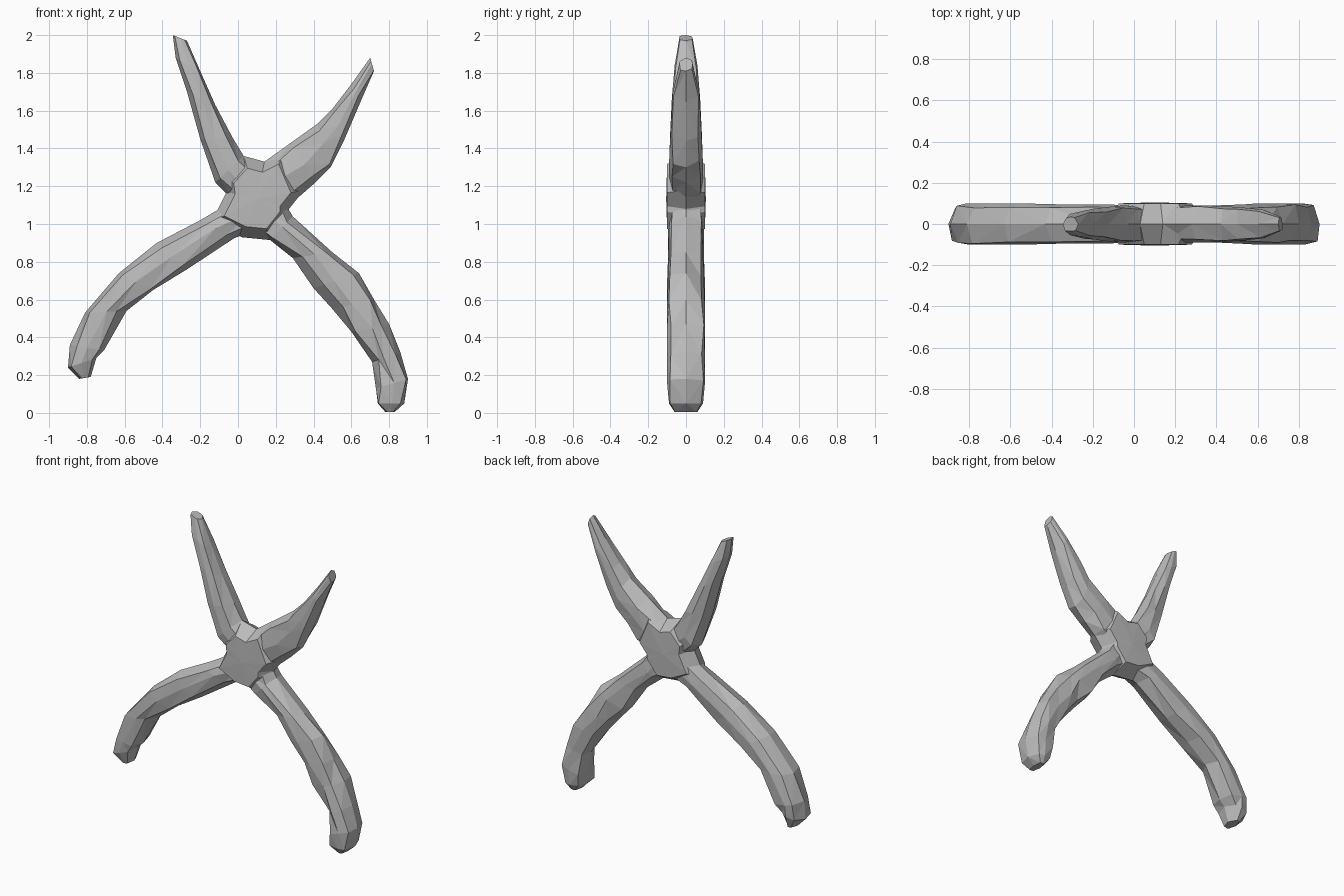
import bpy
import bmesh
import math
import random
from mathutils import Vector

random.seed(4)

default_cube = bpy.data.objects.get("Cube")
if default_cube:
    bpy.data.objects.remove(default_cube, do_unlink=True)

stone = bpy.data.materials.new("pale grey")
stone.use_nodes = True
grey = (0.5, 0.5, 0.5, 1)
stone.diffuse_color = grey
stone.node_tree.nodes["Principled BSDF"].inputs["Base Color"].default_value = grey


def finish(bm, name):
    """Triangulate into flat facets and make the object."""
    bmesh.ops.triangulate(bm, faces=bm.faces[:], quad_method='SHORT_EDGE')
    bmesh.ops.recalc_face_normals(bm, faces=bm.faces[:])
    mesh = bpy.data.meshes.new(name)
    bm.to_mesh(mesh)
    bm.free()
    mesh.materials.append(stone)
    obj = bpy.data.objects.new(name, mesh)
    bpy.context.collection.objects.link(obj)
    return obj


def limb(name, outer, inner, depths):
    """Loft rough rings between the outer and inner outline of a limb."""
    bm = bmesh.new()
    rings = []
    sides = 8
    for (ox, oz), (ix, iz), depth in zip(outer, inner, depths):
        a, b = Vector((ox, 0, oz)), Vector((ix, 0, iz))
        centre, half = (a + b) / 2, (a - b) / 2
        ring = []
        for k in range(sides):
            angle = math.tau * k / sides
            across, along_y = math.cos(angle), math.sin(angle)
            # square the section off a little, so front and back stay broad
            if k % 2:
                across *= random.uniform(0.85, 1.1)
                along_y *= random.uniform(1.1, 1.35)
            point = centre + half * across + Vector((0, depth * along_y, 0))
            if k % 4:
                point += half.normalized() * random.uniform(-1, 1) * depth * 0.15
            ring.append(bm.verts.new(point))
        rings.append(ring)
    for first, second in zip(rings, rings[1:]):
        for k in range(sides):
            n = (k + 1) % sides
            bm.faces.new((first[k], first[n], second[n], second[k]))
    bm.faces.new(rings[0])
    bm.faces.new(rings[-1])
    return finish(bm, name)


# Arms, from the body out to the tip
limb("upper_right_arm",
     [(-.02, 1.12), (-.12, 1.22), (-.2, 1.45), (-.27, 1.7), (-.33, 1.88), (-.345, 2)],
     [(.16, 1.22), (.03, 1.36), (-.03, 1.46), (-.12, 1.63), (-.2, 1.81), (-.27, 1.97)],
     [.08, .09, .085, .075, .06, .035])

limb("upper_left_arm",
     [(.08, 1.27), (.14, 1.33), (.28, 1.43), (.42, 1.53), (.5, 1.61), (.6, 1.74), (.7, 1.88)],
     [(.24, 1.1), (.33, 1.15), (.41, 1.22), (.49, 1.3), (.56, 1.44), (.65, 1.65), (.72, 1.81)],
     [.08, .09, .09, .085, .08, .07, .035])

# Legs, from the body out to the foot
limb("lower_right_leg",
     [(.02, 1.15), (-.2, 1.02), (-.43, .9), (-.63, .74), (-.81, .53), (-.89, .36), (-.9, .24), (-.84, .18)],
     [(.1, .97), (-.02, .925), (-.27, .76), (-.45, .65), (-.59, .54), (-.71, .33), (-.75, .29), (-.78, .19)],
     [.08, .095, .095, .1, .1, .1, .095, .06])

limb("lower_left_leg",
     [(.23, 1.14), (.29, 1.04), (.5, .85), (.64, .74), (.72, .6), (.8, .47), (.86, .32), (.9, .18), (.88, .05), (.83, .005)],
     [(.05, .98), (.17, .915), (.29, .82), (.4, .66), (.5, .55), (.6, .43), (.71, .27), (.73, .13), (.74, .05), (.78, .005)],
     [.08, .09, .09, .095, .1, .1, .1, .1, .09, .06])

# Body: a faceted hub, broad at front and back, drawn in slightly at its faces
outline = [(-.14, 1.01), (-.06, 1.17), (-.07, 1.25), (.03, 1.36), (.14, 1.33), (.26, 1.39),
           (.35, 1.18), (.27, 1.08), (.27, 1.04), (.17, .915), (.02, .93)]
middle = Vector((.1, 0, 1.13))
bm = bmesh.new()
layers = []
for y, scale in ((-.1, .72), (0, 1), (.1, .72)):
    layers.append([bm.verts.new(middle.lerp(Vector((x, 0, z)), scale) + Vector((0, y, 0)))
                   for x, z in outline])
count = len(outline)
for first, second in zip(layers, layers[1:]):
    for k in range(count):
        n = (k + 1) % count
        bm.faces.new((first[k], first[n], second[n], second[k]))
for layer, y in ((layers[0], -.105), (layers[-1], .105)):
    tip = bm.verts.new(middle + Vector((0, y, 0)))
    for k in range(count):
        bm.faces.new((layer[k], layer[(k + 1) % count], tip))
finish(bm, "body")
